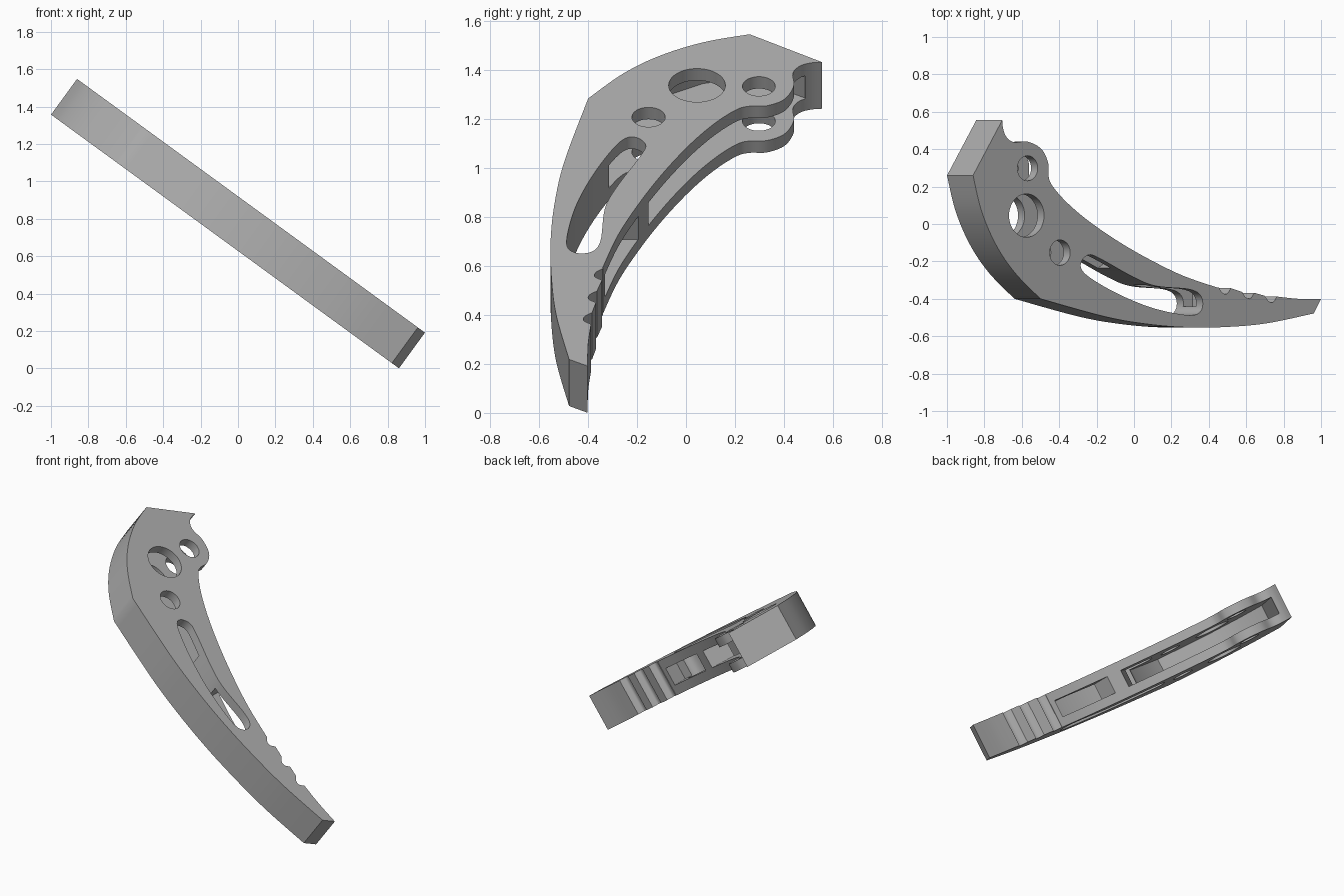
import bpy, bmesh, math
from mathutils import Vector
from mathutils.geometry import interpolate_bezier

THICK = 0.236
CHANNEL = 0.116

cube = bpy.data.objects.get("Cube")
if cube:
    bpy.data.objects.remove(cube, do_unlink=True)

grey = bpy.data.materials.new("plain_grey")
grey.use_nodes = True
grey.diffuse_color = (0.42, 0.42, 0.42, 1)
grey.node_tree.nodes["Principled BSDF"].inputs["Base Color"].default_value = (0.42, 0.42, 0.42, 1)


def smooth(points, closed=False, steps=6):
    """Smooth run through the points, without its last point when closed."""
    p = [Vector((a, b, 0)) for a, b in points]
    n = len(p)

    def tangent(i):
        if closed:
            return (p[(i + 1) % n] - p[i - 1]) / 6
        return (p[min(i + 1, n - 1)] - p[max(i - 1, 0)]) / 6

    out = []
    for i in range(n if closed else n - 1):
        j = (i + 1) % n
        out += interpolate_bezier(p[i], p[i] + tangent(i), p[j] - tangent(j), p[j], steps + 1)[:-1]
    if not closed:
        out.append(p[-1])
    return [(v.x, v.y) for v in out]


def circle(cx, cy, r, n=40):
    return [(cx + r * math.cos(2 * math.pi * i / n), cy + r * math.sin(2 * math.pi * i / n))
            for i in range(n)]


def slab(name, outline, height):
    """Extrude an outline symmetrically about its plane."""
    clean = [p for i, p in enumerate(outline) if (Vector(p) - Vector(outline[i - 1])).length > 1e-4]
    bm = bmesh.new()
    face = bm.faces.new([bm.verts.new((a, b, -height / 2)) for a, b in clean])
    top = bmesh.ops.extrude_face_region(bm, geom=[face])["geom"]
    bmesh.ops.translate(bm, vec=(0, 0, height),
                        verts=[v for v in top if isinstance(v, bmesh.types.BMVert)])
    bmesh.ops.recalc_face_normals(bm, faces=bm.faces)
    mesh = bpy.data.meshes.new(name)
    bm.to_mesh(mesh)
    bm.free()
    mesh.materials.append(grey)
    obj = bpy.data.objects.new(name, mesh)
    bpy.context.collection.objects.link(obj)
    return obj


# Outline: curved back edge, blunt tip, three grip notches, inner edge, hinge lobe
upper_back = [(-1.151, .26), (-1.095, .07), (-1.0, -.11), (-.875, -.26), (-.705, -.4)]
lower_back = [(-.705, -.4), (-.28, -.495), (0, -.535), (.27, -.553), (.54, -.55),
              (.8, -.53), (1.104, -.478)]
outline = smooth(upper_back) + smooth(lower_back)
outline += smooth([(1.151, -.402), (1.0, -.4), (.86, -.388)])
for u, y in ((.86, -.388), (.71, -.368), (.555, -.343)):
    outline += smooth([(u, y), (u - .025, y - .03), (u - .055, y - .025), (u - .08, y + .004)])
outline += smooth([(.47, -.341), (.24, -.277), (.018, -.19), (-.19, -.093), (-.383, .014),
                   (-.53, .115), (-.627, .205), (-.652, .26), (-.655, .33), (-.70, .402),
                   (-.79, .44), (-.88, .437), (-.93, .465), (-.952, .51), (-.958, .555)])
lever = slab("curved_lever", outline, THICK)

# Openings through the full thickness
slot = smooth([(-.384, -.165), (-.31, -.185), (-.087, -.285), (.062, -.332), (.285, -.35),
               (.36, -.39), (.36, -.46), (.285, -.488), (.062, -.455), (-.149, -.39),
               (-.334, -.31), (-.427, -.25), (-.433, -.2)], closed=True)
through = [circle(-.797, .045, .116), circle(-.79, .298, .067), circle(-.576, -.153, .068), slot]

# Channels inside the thickness, open along the inner edge
hinge_channel = [(-1.095, .25), (-.95, .487), (-.85, .487), (-.55, .47), (-.3, .25),
                 (.07, -.07), (-.07, -.157), (-.38, -.35), (-.66, -.36), (-.84, -.23),
                 (-.955, -.1), (-1.05, .07)]
tail_channel = [(.03, -.05), (.03, -.37), (.25, -.44), (.43, -.44), (.43, -.1)]

cutters = [slab("opening_cutter", o, 1) for o in through]
cutters += [slab("channel_cutter", o, CHANNEL) for o in (hinge_channel, tail_channel)]

bpy.ops.object.select_all(action='DESELECT')
lever.select_set(True)
bpy.context.view_layer.objects.active = lever
for cutter in cutters:
    cutter.hide_render = True
    mod = lever.modifiers.new("cut", 'BOOLEAN')
    mod.operation = 'DIFFERENCE'
    mod.solver = 'EXACT'
    mod.object = cutter
    bpy.ops.object.modifier_apply(modifier=mod.name)
    bpy.data.objects.remove(cutter, do_unlink=True)

# Tilt the lever and round off the shading of its curved walls
lever.rotation_euler = (0, math.radians(36.1), 0)
lever.location = (0, 0, .774)
bpy.ops.object.shade_smooth_by_angle(angle=math.radians(30))
